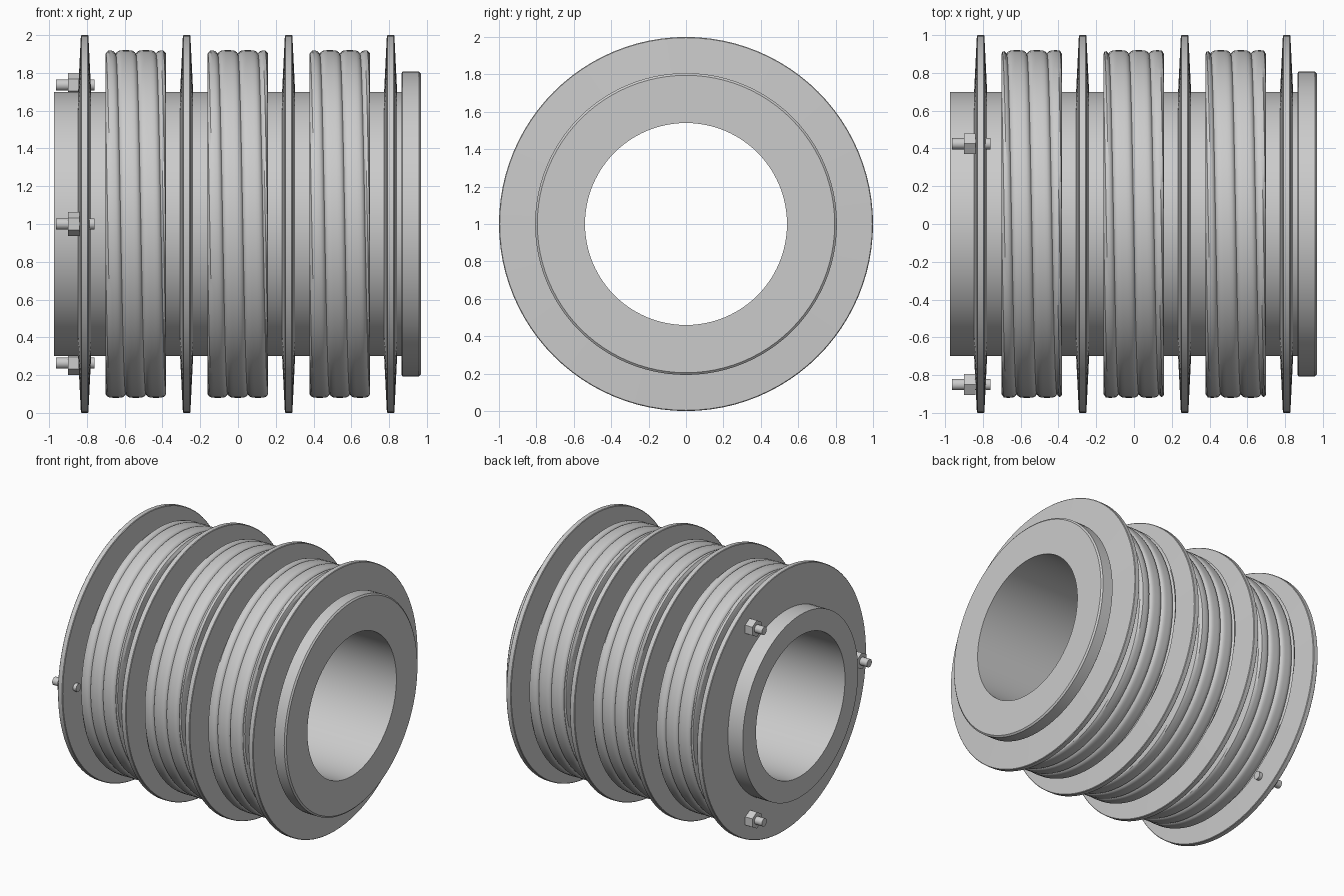
import bpy, bmesh, math
from mathutils import Matrix, Vector

if "Cube" in bpy.data.objects:
    bpy.data.objects.remove(bpy.data.objects["Cube"])

SEG = 96
grey = bpy.data.materials.new("plain_grey")
grey.diffuse_color = (0.6, 0.6, 0.6, 1)
grey.use_nodes = True
grey.node_tree.nodes["Principled BSDF"].inputs["Base Color"].default_value = grey.diffuse_color


def finish(name, bm):
    """Turn a bmesh into a smooth object with sharp creases."""
    bmesh.ops.remove_doubles(bm, verts=bm.verts, dist=1e-5)
    bmesh.ops.dissolve_degenerate(bm, edges=bm.edges, dist=1e-5)
    bmesh.ops.recalc_face_normals(bm, faces=bm.faces)
    mesh = bpy.data.meshes.new(name)
    bm.to_mesh(mesh)
    bm.free()
    mesh.shade_smooth()
    mesh.set_sharp_from_angle(angle=math.radians(28))
    mesh.materials.append(grey)
    ob = bpy.data.objects.new(name, mesh)
    bpy.context.collection.objects.link(ob)
    return ob


def revolve(name, section, closed=True):
    """Sweep section(angle) -> [(x, radius)] about the x axis, angle 0 at the bottom."""
    bm = bmesh.new()
    rings = []
    for i in range(SEG + 1):
        a = 2 * math.pi * i / SEG
        rings.append([bm.verts.new((x, r * math.sin(a), 1 - r * math.cos(a)))
                      for x, r in section(a)])
    n = len(rings[0])
    for p, q in zip(rings, rings[1:]):
        for j in range(n if closed else n - 1):
            k = (j + 1) % n
            bm.faces.new((p[j], p[k], q[k], q[j]))
    return finish(name, bm)


# Hollow drum with an end collar
drum = [(-0.973, 0.54), (-0.973, 0.70), (0.865, 0.70), (0.865, 0.797),
        (0.872, 0.807), (0.958, 0.807), (0.968, 0.795), (0.968, 0.54)]
revolve("drum", lambda a: drum)

# Tapered divider discs
for i, cx in enumerate((-0.812, -0.272, 0.268, 0.808)):
    disc = [(cx - 0.035, 0.69), (cx - 0.02, 0.996), (cx - 0.016, 1.0),
            (cx + 0.016, 1.0), (cx + 0.02, 0.996), (cx + 0.035, 0.69)]
    revolve(f"divider_disc_{i + 1}", lambda a: disc)

# Rope windings: three helical turns per bay, trimmed flat at both ends
PITCH = 0.1067
STEPS = (0, 0.05, 0.12, 0.22, 0.36, 0.5, 0.64, 0.78, 0.88, 0.95)


def winding(cx):
    lo, hi = cx - 1.5 * PITCH, cx + 1.5 * PITCH

    def section(a):
        turn = a / (2 * math.pi)
        pts = [(lo, 0.69)]
        for k in range(-1, 3):
            for u in STEPS:
                x = min(max(lo + PITCH * (turn + k + u), lo), hi)
                f = ((x - lo) / PITCH - turn) % 1.0
                if f > 0.99999:
                    f = 0.0
                r = 0.92 - 0.018 * abs(2 * f - 1) ** 5
                d = min(x - lo, hi - x)
                if d < 0.02:
                    r = min(r, 0.90 + math.sqrt(max(0, 0.02 ** 2 - (0.02 - d) ** 2)))
                pts.append((x, r))
        x_end = hi if turn < 0.00001 or turn > 0.99999 else None
        pts.append((hi, 0.90))
        pts.append((hi, 0.69))
        return pts
    return section


for i, cx in enumerate((-0.541, -0.001, 0.539)):
    revolve(f"rope_winding_{i + 1}", winding(cx), closed=False)


# Bolts with hexagonal nuts through the first disc
def rod(name, sides, radius, x0, x1, y, z, turn=0.0):
    bm = bmesh.new()
    m = (Matrix.Translation(Vector(((x0 + x1) / 2, y, z)))
         @ Matrix.Rotation(turn, 4, 'X') @ Matrix.Rotation(math.pi / 2, 4, 'Y'))
    bmesh.ops.create_cone(bm, cap_ends=True, segments=sides, radius1=radius,
                          radius2=radius, depth=x1 - x0, matrix=m)
    return bm, name


for i in range(3):
    a = math.radians(180 + 120 * i)
    y, z = 0.85 * math.cos(a), 1 + 0.85 * math.sin(a)
    for name, sides, radius, x0, x1, turn in (
            ("bolt", 24, 0.03, -0.963, -0.76, 0.0),
            ("nut", 6, 0.063, -0.90, -0.838, 0.0)):
        bm, label = rod(f"{name}_{i + 1}", sides, radius, x0, x1, y, z, turn)
        if name == "nut":
            # Point one corner along z
            top = max(v.co.z for v in bm.verts) - z
            if top < radius - 0.002:
                bmesh.ops.rotate(bm, verts=bm.verts, cent=(0, y, z),
                                 matrix=Matrix.Rotation(math.pi / 6, 3, 'X'))
        finish(label, bm)
